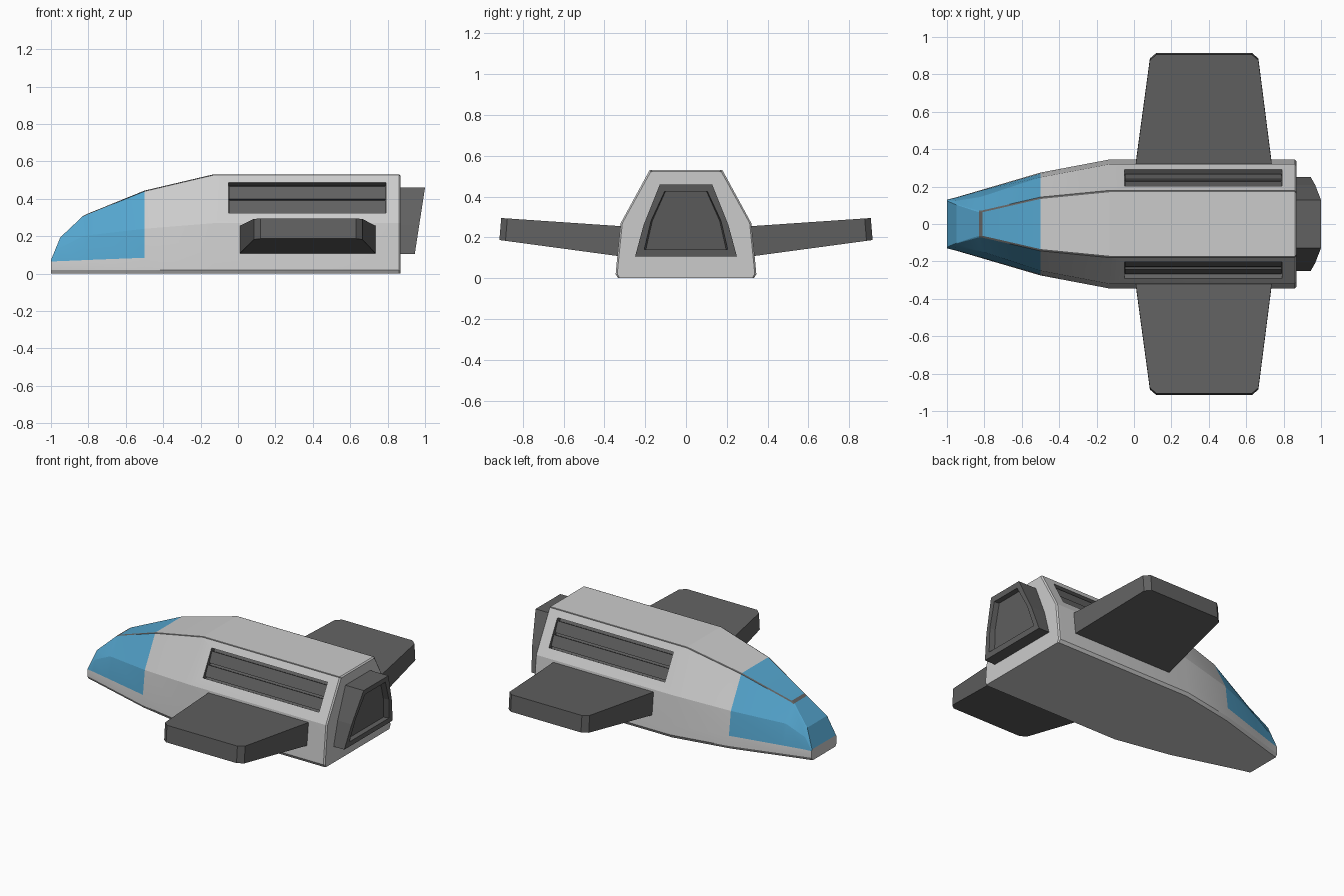
import bpy, bmesh, math
from mathutils import Vector, Matrix

if "Cube" in bpy.data.objects:
    bpy.data.objects.remove(bpy.data.objects["Cube"])


def material(name, rgb):
    m = bpy.data.materials.new(name)
    m.diffuse_color = (*rgb, 1)
    m.use_nodes = True
    m.node_tree.nodes["Principled BSDF"].inputs["Base Color"].default_value = m.diffuse_color
    return m


GREY = material("hull_grey", (0.6, 0.6, 0.6))
DARK = material("dark_grey", (0.12, 0.12, 0.12))
BLUE = material("window_blue", (0.09, 0.38, 0.62))


def loft(name, rings, mats, pick=lambda j, k: 0):
    """Skin equal-length rings of points, capping both ends."""
    bm = bmesh.new()
    rows = [[bm.verts.new(p) for p in r] for r in rings]
    n = len(rows[0])
    for j in range(len(rows) - 1):
        for k in range(n):
            a, b = rows[j], rows[j + 1]
            f = bm.faces.new((a[k], a[(k + 1) % n], b[(k + 1) % n], b[k]))
            f.material_index = pick(j, k)
    bm.faces.new(rows[0])
    bm.faces.new(rows[-1])
    bmesh.ops.recalc_face_normals(bm, faces=bm.faces)
    me = bpy.data.meshes.new(name)
    bm.to_mesh(me)
    bm.free()
    for m in mats:
        me.materials.append(m)
    ob = bpy.data.objects.new(name, me)
    bpy.context.collection.objects.link(ob)
    return ob


def mirrored(half):
    return half + [(-y, z) for y, z in reversed(half)]


def box(name, centre, size, tilt, mat):
    bm = bmesh.new()
    bmesh.ops.create_cube(bm, size=1, matrix=Matrix.Translation(centre)
                          @ Matrix.Rotation(tilt, 4, 'X') @ Matrix.Diagonal((*size, 1)))
    me = bpy.data.meshes.new(name)
    bm.to_mesh(me)
    bm.free()
    me.materials.append(mat)
    ob = bpy.data.objects.new(name, me)
    bpy.context.collection.objects.link(ob)
    return ob


# Hull stations: x, sill width, window base (y, z), mid crease (y, z), roof edge (y, z), trim width
stations = [
    (-1.00, .130, (.130, .065), (.128, .067), (.126, .069), .002),
    (-0.95, .143, (.141, .067), (.124, .140), (.105, .190), .003),
    (-0.83, .178, (.175, .072), (.143, .200), (.071, .303), .008),
    (-0.81, .184, (.181, .073), (.148, .204), (.073, .314), .010),
    (-0.50, .275, (.270, .085), (.250, .240), (.144, .440), .010),
    (-0.13, .345, (.339, .085), (.320, .270), (.180, .527), .010),
    (0.86, .345, (.339, .085), (.320, .270), (.180, .527), .010),
    (0.868, .337, (.331, .085), (.312, .270), (.174, .520), .010),
]
rings = []
for x, w, c, d, e, t in stations:
    half = [(w - .012, 0), (w, .02), c, d, e, (e[0] - t, e[1] + .004)]
    rings.append([(x, y, z) for y, z in mirrored(half)])


def hull_material(j, k):
    if k in (4, 6):                      # roof-edge trim
        return 1 if j >= 2 else 2
    if k == 5 and j == 2:                # windscreen crossbar
        return 1
    return 2 if j < 4 and k in (2, 3, 5, 7, 8) else 0


hull = loft("hull", rings, [GREY, DARK, BLUE], hull_material)
bpy.context.view_layer.objects.active = hull
hull.select_set(True)
bpy.ops.object.shade_smooth_by_angle(angle=math.radians(13))
hull.select_set(False)

# Wing outline: x, y of the underside, from root round the clipped tip
outline = [(0, .26), (.085, .885), (.12, .915), (.63, .915), (.665, .885), (.745, .26)]
slope = math.atan2(.145, .26)
for s, side in ((-1, "near"), (1, "far")):
    under = [(x, s * y, .108 + .135 * (y - .33)) for x, y in outline]
    over = [(x, s * (y - .009), .255 + .068 * (y - .33)) for x, y in outline]
    loft("wing_" + side, [under, over], [DARK])

    # Side vent: recess cut in the sloping flank, with two slats inside
    mid = Vector((.37, s * .245, .405))
    out = Vector((0, s * .873, .487))
    up = Vector((0, -s * .487, .873))
    cutter = box("vent_cutter_" + side, mid, (.84, .185, .07), -s * (math.pi / 2 - slope), DARK)
    cutter.hide_render = True
    cutter.hide_viewport = True
    cutter.display_type = 'WIRE'
    mod = hull.modifiers.new("vent_" + side, 'BOOLEAN')
    mod.operation = 'DIFFERENCE'
    mod.solver = 'EXACT'
    mod.material_mode = 'TRANSFER'
    mod.object = cutter
    for i, off in enumerate((-.045, .04)):
        box(f"vent_slat_{side}_{i}", mid + up * off - out * .02, (.838, .072, .012),
            -s * (math.pi / 2 - slope + .12), DARK)

# Engine nozzle: raked block with a recessed rear panel
outer = [(.25, .105), (.208, .26), (.128, .46)]
inner = [(.205, .14), (.172, .28), (.105, .425)]


def rake(z):
    return .945 + .055 * (z - .105) / .355


loft("engine", [
    [(.84, y, z) for y, z in mirrored(outer)],
    [(rake(z), y, z) for y, z in mirrored(outer)],
    [(rake(z), y, z) for y, z in mirrored(inner)],
    [(rake(z) - .035, y * .96, z) for y, z in mirrored(inner)],
], [DARK])
